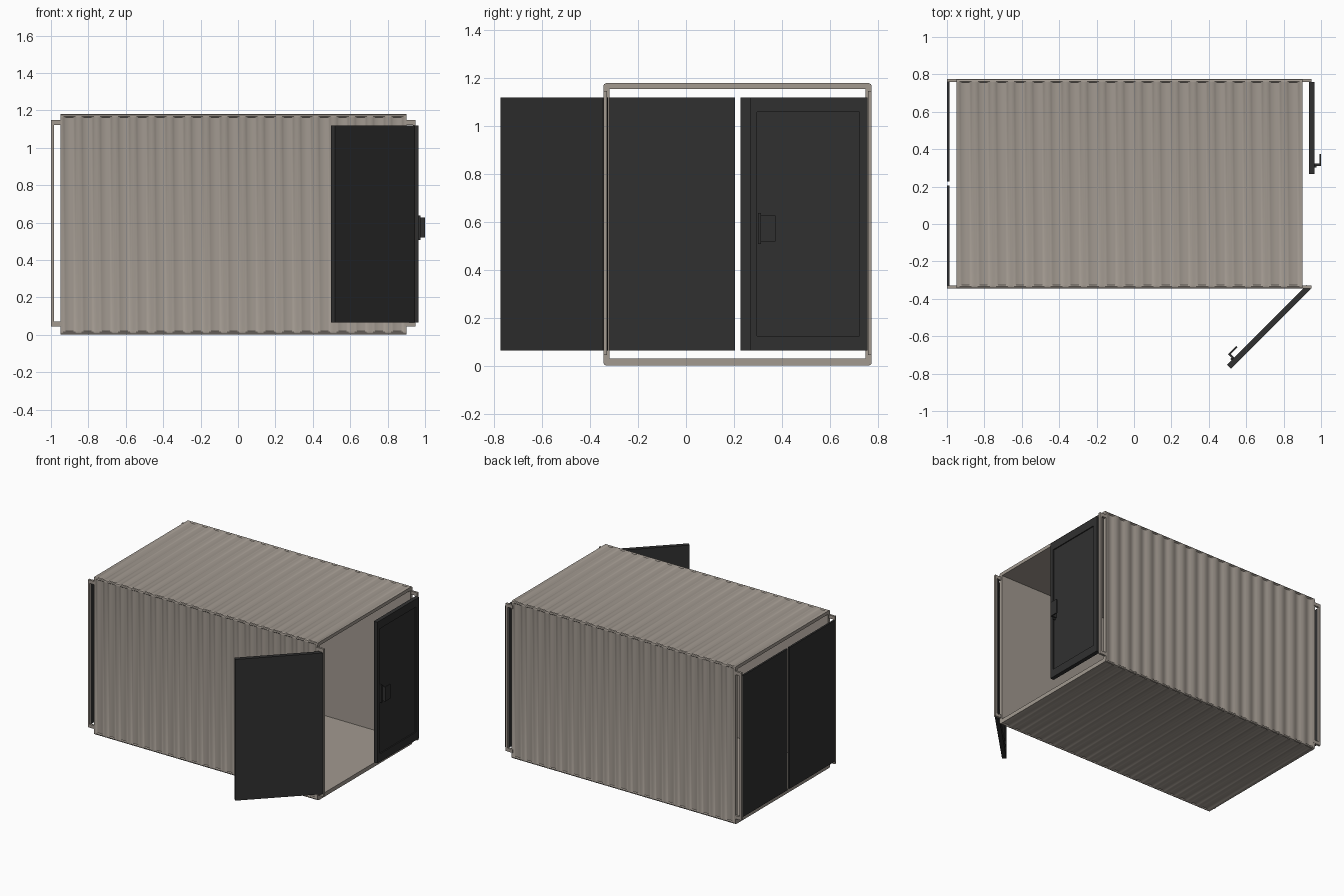
import bpy, bmesh, math
from mathutils import Vector

if "Cube" in bpy.data.objects:
    bpy.data.objects.remove(bpy.data.objects["Cube"])

def material(name, col):
    m = bpy.data.materials.new(name)
    m.diffuse_color = (*col, 1)
    m.use_nodes = True
    m.node_tree.nodes["Principled BSDF"].inputs["Base Color"].default_value = m.diffuse_color
    return m

STEEL = material("beige_steel", (0.36, 0.32, 0.28))
DARK = material("dark_steel", (0.03, 0.03, 0.03))

def finish(bm, name, mat):
    bmesh.ops.recalc_face_normals(bm, faces=bm.faces)
    me = bpy.data.meshes.new(name)
    bm.to_mesh(me)
    bm.free()
    ob = bpy.data.objects.new(name, me)
    bpy.context.collection.objects.link(ob)
    me.materials.append(mat)
    return ob

def add_box(bm, lo, hi, place=Vector):
    """Box between two corners; place maps local coordinates to the world."""
    v = [bm.verts.new(place((x, y, z))) for x in (lo[0], hi[0])
         for y in (lo[1], hi[1]) for z in (lo[2], hi[2])]
    faces = [(0, 1, 3, 2), (4, 6, 7, 5), (0, 4, 5, 1), (2, 3, 7, 6), (0, 2, 6, 4), (1, 5, 7, 3)]
    return [bm.faces.new([v[i] for i in f]) for f in faces]

X0, X1, Y0, Y1, Z0, Z1 = -0.95, 0.90, -0.345, 0.775, 0.002, 1.18
WAVES, STEPS, DEPTH, WALL, R = 19, 10, 0.009, 0.025, 0.012

def section(d):
    """Tube cross-section; flat sides sink by d, rounded corners stay put."""
    pts = []
    corners = ((Y0, Z0, 180), (Y1, Z0, 270), (Y1, Z1, 0), (Y0, Z1, 90))
    for y, z, a0 in corners:
        cy = y + (R if y == Y0 else -R)
        cz = z + (R if z == Z0 else -R)
        arc = [(cy + R * math.cos(math.radians(a0 + a)), cz + R * math.sin(math.radians(a0 + a)))
               for a in (0, 45, 90)]
        before, after = math.radians(a0), math.radians(a0 + 90)
        # rippled points just before and just after each corner
        pts.append((arc[0][0] - d * math.cos(before) - 0.006 * math.cos(after),
                    arc[0][1] - d * math.sin(before) - 0.006 * math.sin(after)))
        pts += arc
        pts.append((arc[2][0] - d * math.cos(after) - 0.006 * math.cos(before),
                    arc[2][1] - d * math.sin(after) - 0.006 * math.sin(before)))
    return pts

# corrugated open-ended shell with flat lining
bm = bmesh.new()
outer, n = [], WAVES * STEPS
for i in range(n + 1):
    d = DEPTH * (1 - math.cos(2 * math.pi * i / STEPS)) / 2
    x = X0 + (X1 - X0) * i / n
    outer.append([bm.verts.new((x, y, z)) for y, z in section(d)])
inner = []
for x in (X0, X1):
    inner.append([bm.verts.new((x, min(max(y, Y0 + WALL), Y1 - WALL), min(max(z, Z0 + WALL + 0.005), Z1 - WALL)))
                  for y, z in ((Y0, Z0), (Y1, Z0), (Y1, Z1), (Y0, Z1))])
for a, b in zip(outer, outer[1:]):
    for j in range(20):
        k = (j + 1) % 20
        bm.faces.new((a[j], a[k], b[k], b[j]))
for j in range(4):
    k = (j + 1) % 4
    bm.faces.new((inner[0][j], inner[0][k], inner[1][k], inner[1][j]))
for ring, lining in ((outer[0], inner[0]), (outer[-1], inner[1])):
    for j in range(4):
        k = (j + 1) % 4
        for m in range(4):
            bm.faces.new((ring[5 * j + m], ring[5 * j + m + 1], lining[j]))
        bm.faces.new((ring[5 * j + 4], ring[5 * k], lining[k], lining[j]))
shell = finish(bm, "container_shell", STEEL)
bpy.context.view_layer.objects.active = shell
shell.select_set(True)
bpy.ops.object.shade_smooth_by_angle(angle=math.radians(35))

# C-shaped hinge brackets at the four corners
for end, xa, xb, sgn in (("rear", -0.95, -1.0, -1), ("entry", 0.90, 0.95, 1)):
    for side, y in (("left", Y0), ("right", Y1 - 0.016)):
        bm = bmesh.new()
        add_box(bm, (xb - sgn * 0.015, y, 0.045), (xb, y + 0.016, 1.148))
        for z in (0.045, 1.123):
            add_box(bm, (xa - sgn * 0.01, y, z), (xb - sgn * 0.015, y + 0.016, z + 0.025))
        finish(bm, f"{end}_{side}_hinge_bracket", STEEL)

# plain rear doors
for side, ya, yb in (("left", -0.33, 0.205), ("right", 0.228, 0.76)):
    bm = bmesh.new()
    add_box(bm, (-1.0, ya, 0.065), (-0.986, yb, 1.12))
    finish(bm, f"rear_{side}_door", DARK)

def entry_door(name, hinge, along, out, length, thick=0.03):
    """Door with recessed outer panel and hooked handle near the free edge."""
    def place(p):
        u, w, z = p
        return Vector((hinge[0] + u * along[0] + w * out[0],
                       hinge[1] + u * along[1] + w * out[1], z))
    # slab and recessed panel
    bm = bmesh.new()
    face = add_box(bm, (0, 0, 0.065), (length, thick, 1.12), place)[3]
    a, b, c, d = 0.035, length - 0.028, 0.125, 1.06
    old = list(face.verts)
    bm.faces.remove(face)
    targets = [(a, c), (a, d), (b, d), (b, c)]
    rim = [bm.verts.new(place((u, thick, z))) for u, z in targets]
    low = [bm.verts.new(place((u, thick - 0.008, z))) for u, z in targets]
    for i in range(4):
        j = (i + 1) % 4
        bm.faces.new((old[i], old[j], rim[j], rim[i]))
        bm.faces.new((rim[i], rim[j], low[j], low[i]))
    bm.faces.new(low)
    finish(bm, name, DARK)
    # handle: base strip, arm and grip
    bm = bmesh.new()
    e = length
    add_box(bm, (e - 0.045, thick - 0.01, 0.508), (e - 0.033, thick + 0.01, 0.638), place)
    add_box(bm, (e - 0.055, thick - 0.01, 0.52), (e - 0.043, thick + 0.027, 0.628), place)
    add_box(bm, (e - 0.105, thick + 0.027, 0.52), (e - 0.043, thick + 0.035, 0.628), place)
    finish(bm, name + "_handle", DARK)

s = math.sqrt(0.5)
entry_door("entry_right_door", (0.935, 0.758), (0, -1), (1, 0), 0.49)
entry_door("entry_left_door", (0.945, -0.347), (-s, -s), (-s, s), 0.603)
